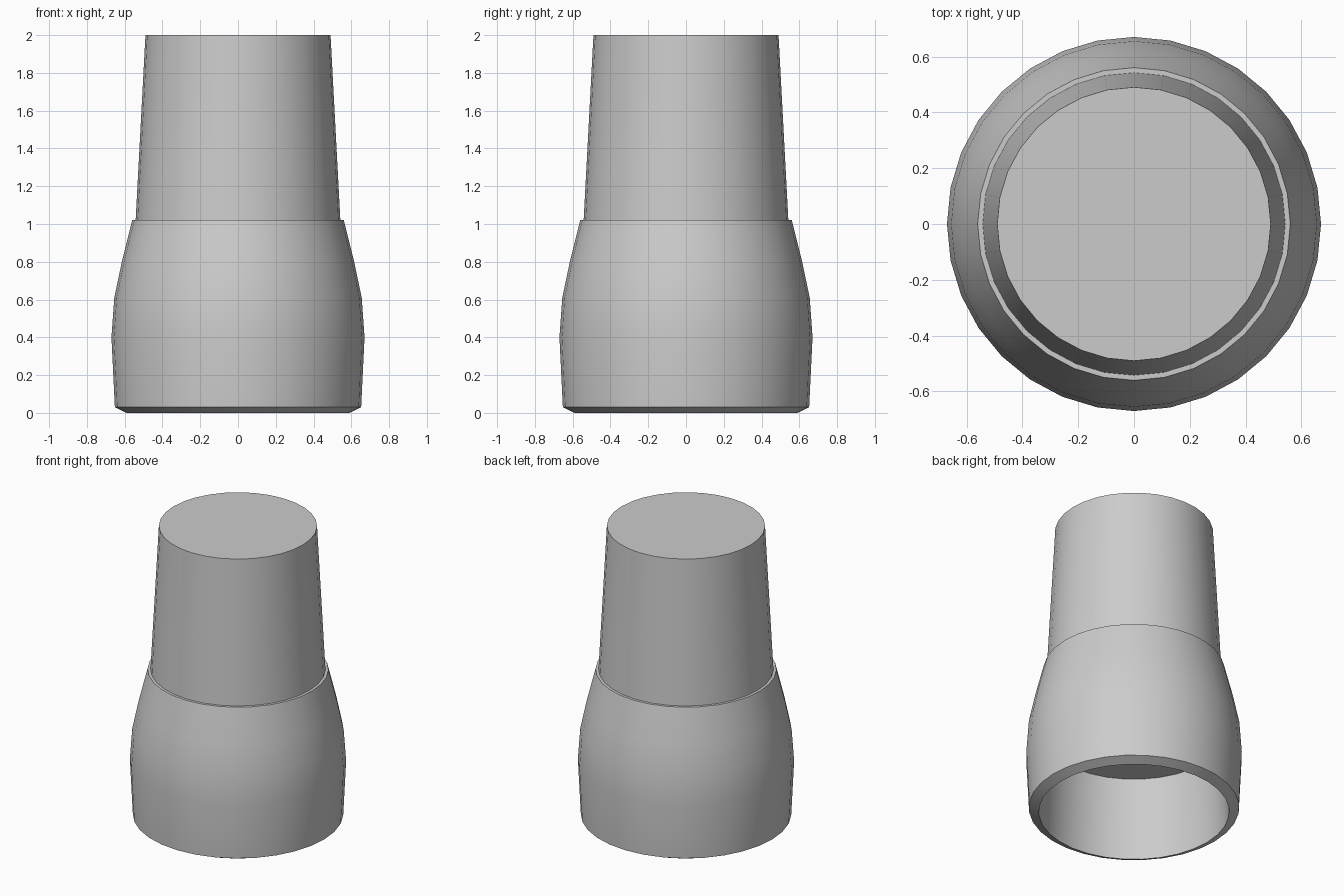
import bpy
import bmesh
import math

if "Cube" in bpy.data.objects:
    bpy.data.objects.remove(bpy.data.objects["Cube"])

SIDES = 32


def lathe(name, profile):
    """Revolve a (radius, z) profile; both ends are closed with flat caps."""
    bm = bmesh.new()
    rings = [[bm.verts.new((r * math.cos(2 * math.pi * i / SIDES),
                            r * math.sin(2 * math.pi * i / SIDES), z))
              for i in range(SIDES)] for r, z in profile]
    for low, high in zip(rings, rings[1:]):
        for i in range(SIDES):
            j = (i + 1) % SIDES
            bm.faces.new((low[i], low[j], high[j], high[i]))
    bm.faces.new(rings[0])
    bm.faces.new(rings[-1])
    bmesh.ops.recalc_face_normals(bm, faces=bm.faces)
    mesh = bpy.data.meshes.new(name)
    bm.to_mesh(mesh)
    bm.free()
    obj = bpy.data.objects.new(name, mesh)
    bpy.context.collection.objects.link(obj)
    bpy.ops.object.select_all(action='DESELECT')
    obj.select_set(True)
    bpy.context.view_layer.objects.active = obj
    bpy.ops.object.shade_smooth_by_angle(angle=math.radians(30))
    return obj


# Recess wall, bevelled rim, bulging socket, ledge and tapered neck
lathe("hollow_socket_with_neck", [
    (0.567, 0.56), (0.59, 0.005), (0.59, 0.0),
    (0.652, 0.03), (0.67, 0.40), (0.655, 0.61), (0.615, 0.80), (0.56, 1.02),
    (0.542, 1.02), (0.49, 2.0),
])
